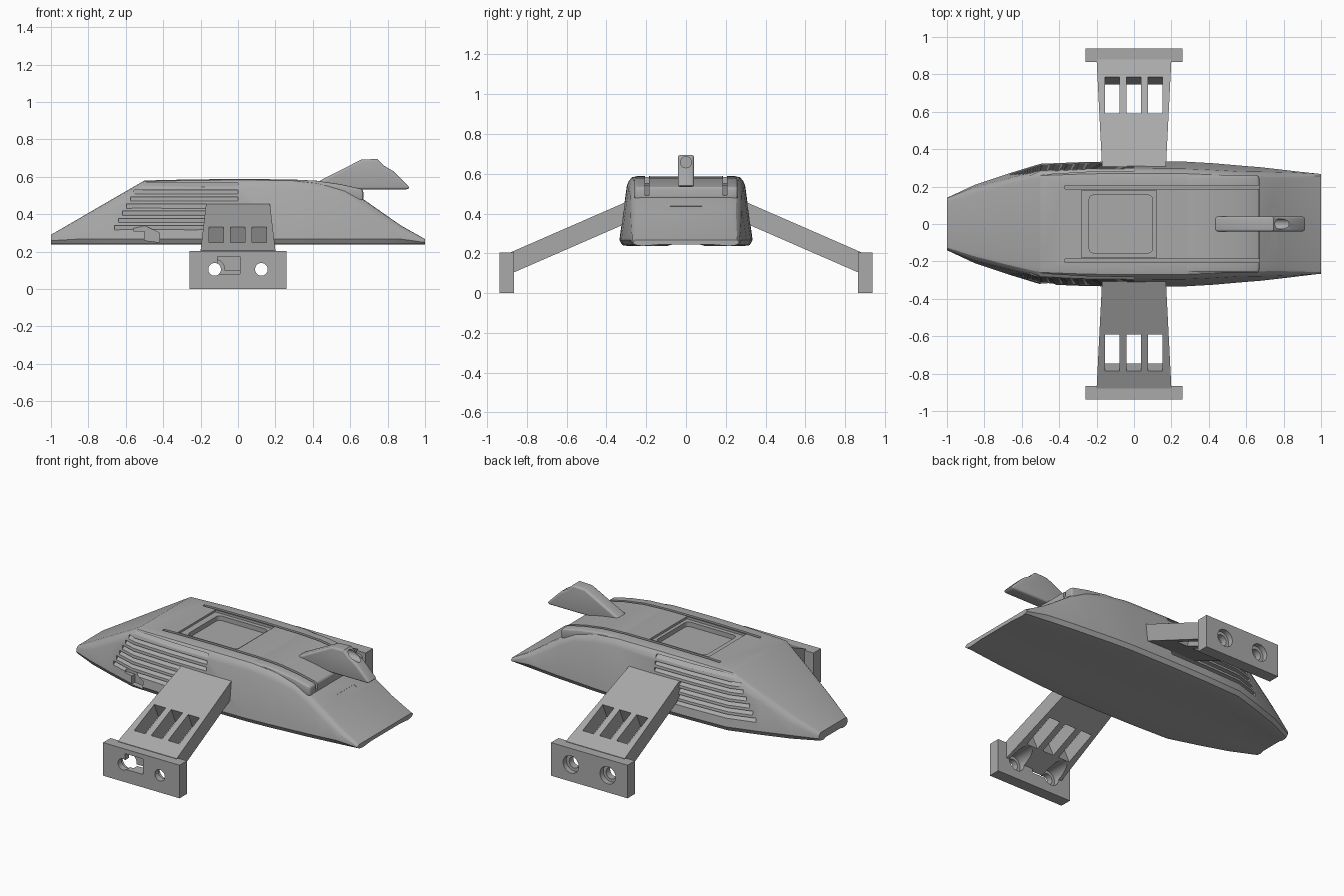
import bpy, bmesh, math
from mathutils import Vector

cube = bpy.data.objects.get("Cube")
if cube:
    bpy.data.objects.remove(cube)

grey = bpy.data.materials.new("plain grey")
grey.use_nodes = True
grey.diffuse_color = (0.4, 0.4, 0.4, 1)
grey.node_tree.nodes["Principled BSDF"].inputs["Base Color"].default_value = grey.diffuse_color


def finish(name, bm):
    bmesh.ops.recalc_face_normals(bm, faces=bm.faces)
    mesh = bpy.data.meshes.new(name)
    bm.to_mesh(mesh)
    bm.free()
    mesh.materials.append(grey)
    obj = bpy.data.objects.new(name, mesh)
    bpy.context.collection.objects.link(obj)
    return obj


def loft(name, rings):
    """Skin closed rings of equal length and cap both ends."""
    bm = bmesh.new()
    rows = [[bm.verts.new(p) for p in ring] for ring in rings]
    for a, b in zip(rows, rows[1:]):
        for i in range(len(a)):
            j = (i + 1) % len(a)
            bm.faces.new((a[i], a[j], b[j], b[i]))
    bm.faces.new(rows[0])
    bm.faces.new(rows[-1])
    return finish(name, bm)


def prism(name, pts, axis, lo, hi):
    """Extrude a 2D outline along an axis; the outline uses the other two in order."""
    def place(p, d):
        c = list(p)
        c.insert(axis, d)
        return c
    return loft(name, [[place(p, d) for p in pts] for d in (lo, hi)])


def box(name, x, y, z):
    return prism(name, [(x[0], y[0]), (x[1], y[0]), (x[1], y[1]), (x[0], y[1])], 2, *z)


def disc(name, a, b, r, axis, lo, hi, n=32):
    pts = [(a + r * math.cos(k * math.tau / n), b + r * math.sin(k * math.tau / n)) for k in range(n)]
    return prism(name, pts, axis, lo, hi)


def rounded(x, y, r):
    """Outline of a rounded rectangle."""
    pts = []
    corners = [(x[1] - r, y[1] - r), (x[0] + r, y[1] - r), (x[0] + r, y[0] + r), (x[1] - r, y[0] + r)]
    for q, (cx, cy) in enumerate(corners):
        for k in range(5):
            t = (q + k / 4) * math.pi / 2
            pts.append((cx + r * math.cos(t), cy + r * math.sin(t)))
    return pts


def apply(obj, kind, **settings):
    mod = obj.modifiers.new(kind, kind)
    for key, value in settings.items():
        setattr(mod, key, value)
    bpy.context.view_layer.objects.active = obj
    bpy.ops.object.modifier_apply(modifier=mod.name)


def boolean(obj, tool, operation="DIFFERENCE"):
    apply(obj, "BOOLEAN", object=tool, operation=operation, solver="EXACT")
    bpy.data.objects.remove(tool)


# Hull: x, half width at the base, top height
stations = [(-1, .14, .29), (-.85, .21, .377), (-.68, .267, .476), (-.5, .322, .58), (-.25, .332, .586),
            (0, .335, .588), (.28, .333, .586), (.42, .325, .57), (.57, .312, .535), (.67, .304, .48),
            (.77, .293, .41), (.87, .281, .34), (1, .265, .267)]


def section(x, b, top):
    h = top - .237
    r = min(.045, h * .3)
    t = b - .125 * h
    low = .237 + min(.03, h * .4)
    half = [(b * .5, .244), (b - .045, .237), (b - .015, .241), (b, low), (t + .006, top - r),
            (t - r * .1, top - r * .5), (t - r * .45, top - r * .12), (t - r, top)]
    return [(x, y, z) for y, z in half] + [(x, -y, z) for y, z in reversed(half)]


hull = loft("hull", [section(*s) for s in stations])

# Rear deck overhanging the sloped tail
deck_line = [(.28, .586), (.42, .579), (.55, .56), (.67, .533)]
deck = prism("deck", deck_line + [(.67, .47), (.28, .47)], 1, -.26, .26)
apply(deck, "BEVEL", width=.015, segments=3, limit_method="ANGLE")
boolean(hull, deck, "UNION")

# Long deck grooves
groove_floor = [(-.37, .55), (.42, .54), (.55, .52), (.7, .485)]
for s in (-1, 1):
    boolean(hull, prism("groove", groove_floor + [(.7, .7), (-.37, .7)], 1, *sorted((s * .187, s * .205))))

# Hatch recess
boolean(hull, box("hatch_rim", (-.28, .12), (-.18, .18), (.573, .7)))
boolean(hull, prism("hatch_well", rounded((-.24, .1), (-.155, .155), .025), 2, .545, .7))

# Side louvres, each a sloped wedge following the hull flank
for s in (-1, 1):
    for k in range(7):
        z = .318 + k * .038
        x0 = -.66 + k * .021
        rings = []
        for x in (x0, -.5, 0):
            flank = .322 + (x + .5) * (.33 if x < -.5 else .026)
            y = flank - .125 * (z - .237)
            rings.append([(x, s * (y - .03), z + .022), (x, s * (y + .06), z + .022),
                          (x, s * (y + .06), z - .017), (x, s * (y + .002), z)])
        boolean(hull, loft("louvre", rings))

# Small latch pocket low on the flank and a shallow tail panel
boolean(hull, prism("latch", [(-.5, .26), (-.42, .25), (-.42, .3), (-.5, .34), (-.56, .34), (-.56, .31), (-.5, .31)],
                    1, -.4, -.285))
boolean(hull, prism("tail_panel", [(.73, .435), (.97, .285), (.99, .31), (.75, .46)], 1, -.08, .08))

# Tail fin with exhaust bore
fin = prism("tail_fin", [(.43, .575), (.66, .692), (.745, .695), (.78, .66), (.83, .63), (.92, .54), (.9, .533),
                         (.6, .533), (.43, .55)], 1, -.04, .04)
apply(fin, "BEVEL", width=.018, segments=4, limit_method="ANGLE", angle_limit=math.radians(60))
boolean(fin, disc("bore", 0, .658, .028, 0, .69, .95))

# Arms and feet
slope = .436
length = math.hypot(1, slope)
normal = Vector((0, slope, 1)) / length
for s, side in ((-1, "front"), (1, "back")):
    def arm_ring(y, w):
        z = .45 - slope * (y - .32)
        return [(-w, s * y, z), (w, s * y, z), (w, s * y, z - .108), (-w, s * y, z - .108)]
    arm = loft(side + "_arm", [arm_ring(.29, .17), arm_ring(.88, .2)])
    for x in (-.155, -.04, .075):
        rings = []
        for d in (-.16, .05):
            ring = []
            for dx, y in ((0, .59), (.077, .59), (.077, .785), (0, .785)):
                p = Vector((x + dx, y, .45 - slope * (y - .32))) + normal * d
                ring.append((p.x, s * p.y, p.z))
            rings.append(ring)
        boolean(arm, loft("window", rings))
    foot = box(side + "_foot", (-.26, .26), sorted((s * .865, s * .937)), (0, .203))
    for x in (-.125, .125):
        boolean(foot, disc("bolt_hole", x, .105, .034, 1, *sorted((s * .8, s * 1))))
        if s > 0:
            boolean(foot, disc("counterbore", x, .105, .053, 1, .905, 1))
        else:
            boolean(foot, disc("counterbore", x, .105, .053, 1, -.9, -.8))
        boolean(arm, disc("bolt_clearance", x, .105, .053, 1, *sorted((s * .74, s * 1))))
    if s < 0:
        boolean(foot, box("slot", (-.11, .01), (-1, -.8), (.08, .175)))

# Smooth curved areas, keep hard edges
bpy.ops.object.select_all(action="DESELECT")
for obj in bpy.context.scene.objects:
    if obj.type == "MESH":
        obj.select_set(True)
bpy.context.view_layer.objects.active = hull
bpy.ops.object.shade_smooth_by_angle(angle=math.radians(25))
